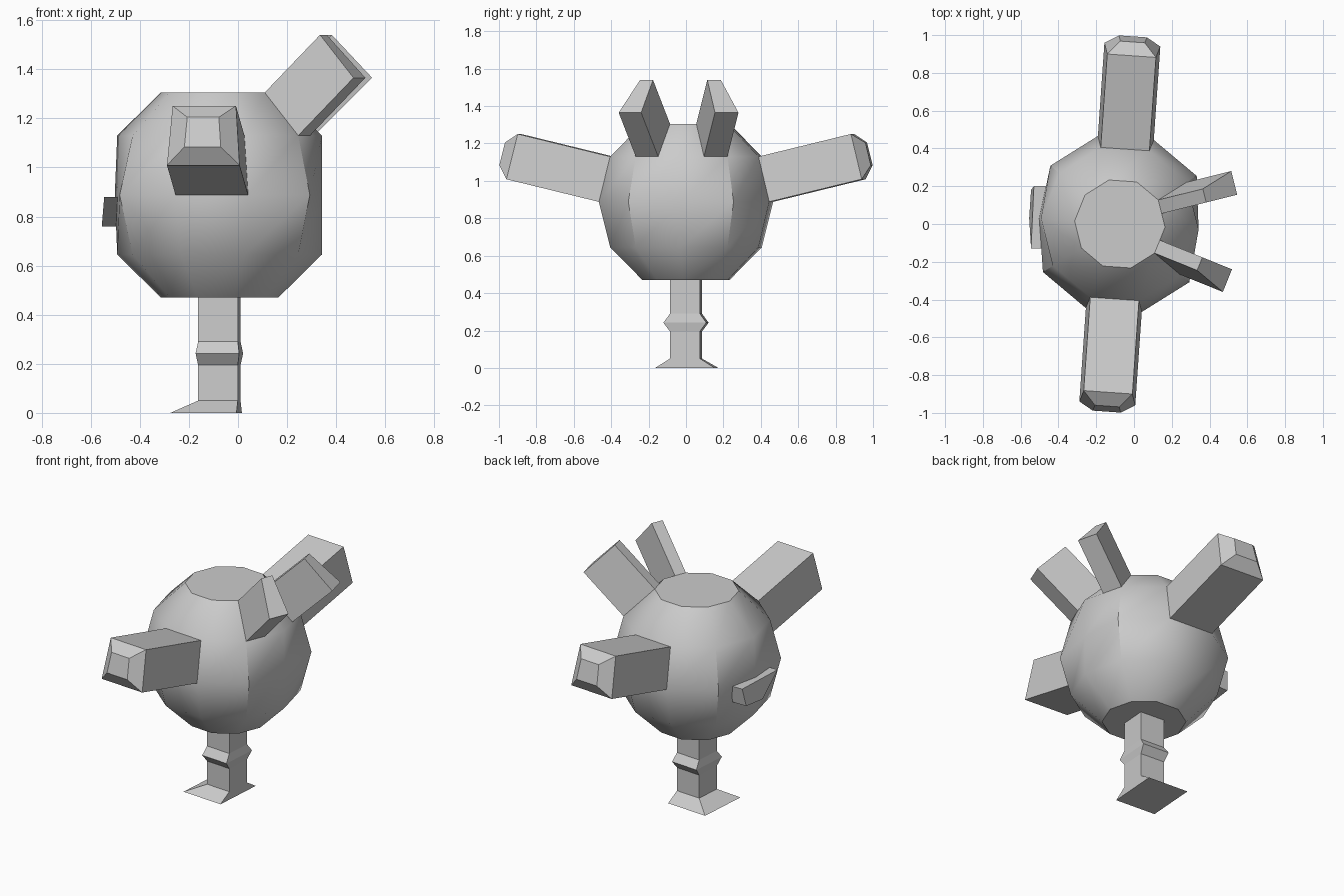
import bpy, bmesh, math
from mathutils import Vector, Matrix

if "Cube" in bpy.data.objects:
    bpy.data.objects.remove(bpy.data.objects["Cube"])

TURN = Matrix.Translation((-0.075, 0, 0)) @ Matrix.Rotation(math.radians(-4), 4, 'Z')

grey = bpy.data.materials.new("plain grey")
grey.diffuse_color = (0.6, 0.6, 0.6, 1)
grey.use_nodes = True
grey.node_tree.nodes["Principled BSDF"].inputs["Base Color"].default_value = grey.diffuse_color


def make(name, verts, faces, matrix=TURN, smooth=False):
    mesh = bpy.data.meshes.new(name)
    bm = bmesh.new()
    vs = [bm.verts.new(matrix @ Vector(v)) for v in verts]
    for f in faces:
        bm.faces.new([vs[i] for i in f])
    bmesh.ops.recalc_face_normals(bm, faces=bm.faces)
    bm.to_mesh(mesh)
    bm.free()
    mesh.materials.append(grey)
    ob = bpy.data.objects.new(name, mesh)
    bpy.context.collection.objects.link(ob)
    if smooth:
        bpy.ops.object.select_all(action='DESELECT')
        ob.select_set(True)
        bpy.context.view_layer.objects.active = ob
        bpy.ops.object.shade_smooth_by_angle(angle=math.radians(40))
    return ob


def loft(name, rings, matrix=TURN, smooth=False):
    """Closed skin through rings of equal point count."""
    n = len(rings[0])
    verts = [v for r in rings for v in r]
    faces = [(i * n + k, i * n + (k + 1) % n, (i + 1) * n + (k + 1) % n, (i + 1) * n + k)
             for i in range(len(rings) - 1) for k in range(n)]
    faces.append(tuple(range(n))[::-1])
    faces.append(tuple(range((len(rings) - 1) * n, len(rings) * n)))
    return make(name, verts, faces, matrix, smooth)


# Round body: ten sides, five rings, flattened at both x ends
LEVELS = [(0.24, 0.47), (0.418, 0.645), (0.48, 0.888), (0.418, 1.13), (0.24, 1.305)]


def body_point(level, k):
    r, z = LEVELS[level]
    if level == 2 and k % 5 == 0:
        r = 0.418 if k % 10 == 0 else 0.428
    a = math.radians(36 * k)
    return Vector((r * math.cos(a), r * math.sin(a), z))


loft("body", [[body_point(i, k) for k in range(10)] for i in range(5)], smooth=True)


def grow(quad, length, sink=0.03):
    """Rings of a prism pushed out along the normal of a body facet."""
    n = (quad[1] - quad[0]).cross(quad[3] - quad[0]).normalized()
    if n.dot(quad[0] - Vector((0, 0, 0.888))) < 0:
        n = -n
    return n, [[v - n * sink for v in quad], [v + n * length for v in quad]]


# Arms with a tapered tip, one on each y side
for name, k in (("back_arm", 2), ("front_arm", 7)):
    quad = [body_point(2, k), body_point(2, k + 1), body_point(3, k + 1), body_point(3, k)]
    n, rings = grow(quad, 0.51)
    mid = sum(rings[1], Vector()) / 4
    rings.append([mid + (v - mid) * 0.5 + n * 0.06 for v in rings[1]])
    loft(name, rings)

# Pair of slanted horns, each on half a facet of the upper slope
for name, s in (("back_horn", 1), ("front_horn", -1)):
    low, high = body_point(3, s), body_point(4, s)
    low_mid = (low + body_point(3, 0)) / 2
    high_mid = (high + body_point(4, 0)) / 2
    n, rings = grow([low, low_mid, high_mid, high], 0.338)
    loft(name, rings)

# Square post with a knot and a foot flaring to three sides
POST = [(-0.19, 0.08, 0.16, 0.0), (-0.082, 0.08, 0.08, 0.05),
        (-0.082, 0.08, 0.08, 0.195), (-0.09, 0.088, 0.115, 0.242),
        (-0.082, 0.08, 0.08, 0.29), (-0.082, 0.08, 0.08, 0.48)]
loft("post", [[(x0, -y, z), (x1, -y, z), (x1, y, z), (x0, y, z)]
              for x0, x1, y, z in POST])

# Small wedge bar on the -x panel
loft("mouth_bar", [
    [(-0.53, 0.2, 0.88), (-0.545, -0.13, 0.88), (-0.555, 0.03, 0.76), (-0.545, 0.18, 0.77)],
    [(-0.45, 0.2, 0.88), (-0.45, -0.13, 0.88), (-0.45, 0.03, 0.76), (-0.45, 0.18, 0.77)],
], Matrix.Identity(4))
